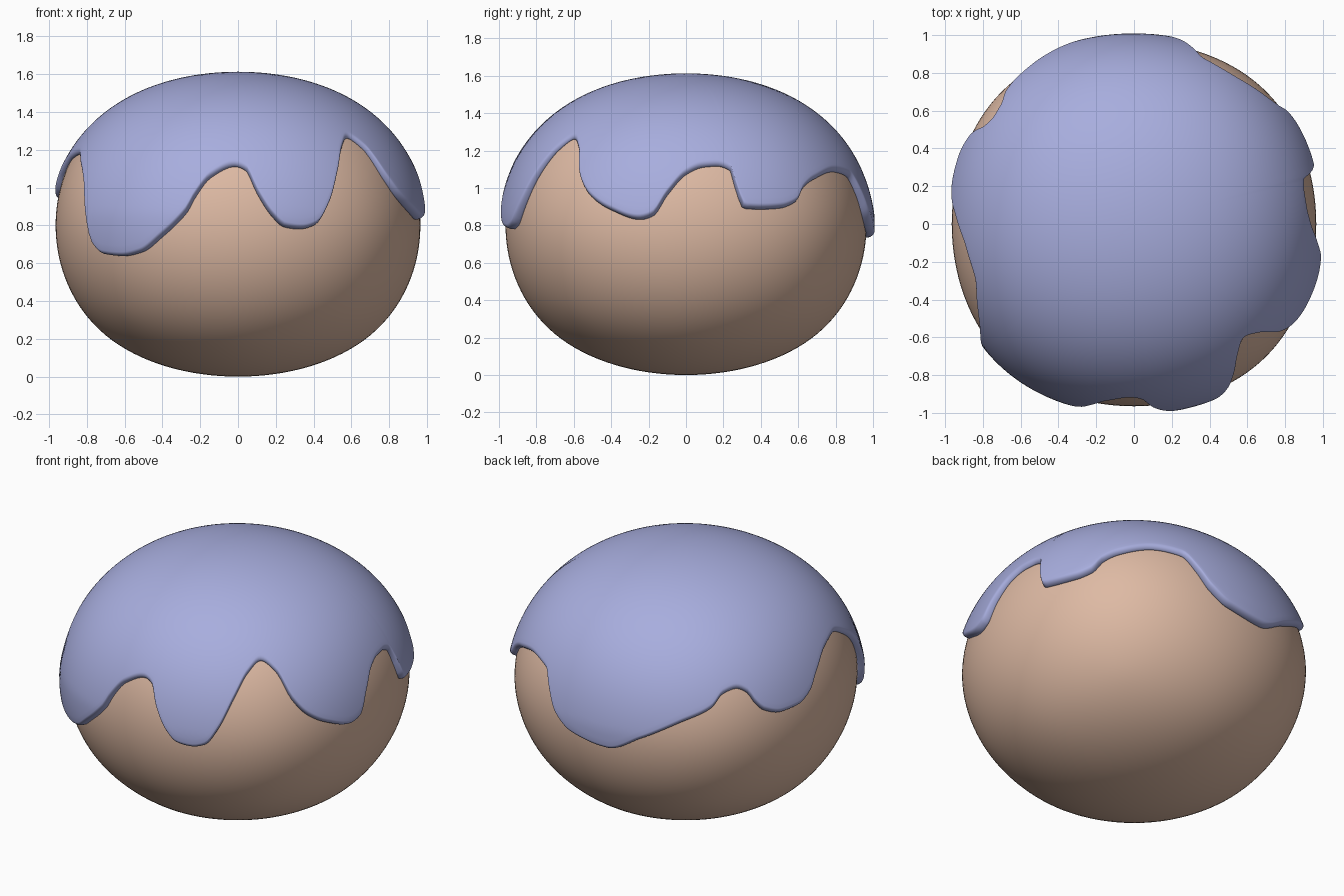
import bpy, bmesh, math

if "Cube" in bpy.data.objects:
    bpy.data.objects.remove(bpy.data.objects["Cube"])

A, C, ZC = 0.965, 0.80, 0.80     # body half width, half height, centre height

# Lower edge of the icing: (azimuth in degrees, height)
RIM = [(0, 1.07), (6, 1.11), (10.7, 1.115), (15, 1.09), (16.3, .98), (18.5, .89),
       (24, .885), (30.3, .89), (36, .92), (39.5, .99), (45, 1.04), (57, 1.085),
       (67, 1.06), (72, .955), (76.3, .85), (83.6, .77), (98, .735), (110, .83),
       (123, .94), (133.7, 1.02), (138, 1.09), (143, 1.11), (147, 1.08), (149.5, 1.015),
       (152.5, .965), (159, .93), (166, .935), (172, .975), (178, 1.06), (188, 1.15),
       (198, 1.175), (207.6, 1.1), (214, 1.0), (218, .85), (221, .7), (225, .65),
       (232.5, .64), (239, .66), (246, .74), (254, .87), (256.5, .95), (261, 1.05),
       (269, 1.11), (272.5, 1.09), (276, .97), (280.5, .85), (284.6, .79), (289.5, .78),
       (294, .80), (298.4, .90), (303.5, 1.07), (308.5, 1.2), (314, 1.26), (319.5, 1.2),
       (324, 1.05), (329, .95), (336, .88), (345.5, .83), (349.6, .85), (354, .96)]


def rim_height(deg):
    """Smooth periodic curve through RIM without overshoot."""
    n = len(RIM)

    def point(i):
        return RIM[i % n][0] + 360 * (i // n), RIM[i % n][1]

    def slope(i):
        (x0, y0), (x1, y1), (x2, y2) = point(i - 1), point(i), point(i + 1)
        d0, d1 = (y1 - y0) / (x1 - x0), (y2 - y1) / (x2 - x1)
        return 2 * d0 * d1 / (d0 + d1) if d0 * d1 > 0 else 0

    i = max(k for k in range(n) if RIM[k][0] <= deg)
    (x0, y0), (x1, y1) = point(i), point(i + 1)
    h = x1 - x0
    t = (deg - x0) / h
    return (y0 * (1 + 2 * t) * (1 - t) ** 2 + slope(i) * h * t * (1 - t) ** 2
            + y1 * t * t * (3 - 2 * t) + slope(i + 1) * h * t * t * (t - 1))


def bulge(lat, az):
    """How much fuller a subdivided cube is than a true sphere."""
    x, y, z = math.cos(lat) * math.cos(az), math.cos(lat) * math.sin(az), math.sin(lat)
    return 1 + 0.051 * (1 - x ** 4 - y ** 4 - z ** 4)


def surface(lat, az, offset):
    """Point on the body pushed outward along its normal."""
    nr, nz = math.cos(lat) / A, math.sin(lat) / C
    length = math.hypot(nr, nz)
    b = bulge(lat, az)
    r = A * b * math.cos(lat) + offset * nr / length
    z = ZC + C * b * math.sin(lat) + offset * nz / length
    return r * math.cos(az), r * math.sin(az), z


def thickness(lat):
    t = min(1, max(0, (math.pi / 2 - lat) / 1.5))
    return 0.013 + 0.031 * t ** 3


def paint(obj, name, rgb):
    mat = bpy.data.materials.new(name)
    mat.diffuse_color = (*rgb, 1)
    mat.use_nodes = True
    mat.node_tree.nodes["Principled BSDF"].inputs["Base Color"].default_value = mat.diffuse_color
    obj.data.materials.append(mat)
    for poly in obj.data.polygons:
        poly.use_smooth = True


# Round body: a subdivided cube, slightly flattened
bpy.ops.mesh.primitive_cube_add(size=2, location=(0, 0, ZC))
body = bpy.context.object
body.name = "body"
body.scale = (A / 0.8395, A / 0.8395, C / 0.8395)
bpy.ops.object.transform_apply(location=False, rotation=False, scale=True)
subsurf = body.modifiers.new("round", 'SUBSURF')
subsurf.levels = subsurf.render_levels = 5
paint(body, "body_tan", (.73, .49, .37))

# Dripping icing with a rounded lower edge
SEG, ROWS, LIP = 360, 44, 0.035
bm = bmesh.new()
pole = bm.verts.new(surface(math.pi / 2, 0, thickness(math.pi / 2)))
columns = []
for s in range(SEG):
    deg = 360 * s / SEG
    az = math.radians(deg)
    edge = 0.2
    for _ in range(6):
        edge = math.asin((rim_height(deg) - ZC) / C / bulge(edge, az))
    start = edge + LIP
    col = []
    for k in range(1, ROWS + 1):
        lat = math.pi / 2 + (start - math.pi / 2) * k / ROWS
        col.append(bm.verts.new(surface(lat, az, thickness(lat))))
    for k in range(1, 8):
        a = math.pi / 2 * k / 7
        lat = start - LIP * math.sin(a)
        col.append(bm.verts.new(surface(lat, az, thickness(lat) * math.cos(a))))
    col.append(bm.verts.new(surface(edge + 0.02, az, -0.015)))
    columns.append(col)
for s in range(SEG):
    c0, c1 = columns[s], columns[(s + 1) % SEG]
    bm.faces.new((pole, c0[0], c1[0]))
    for k in range(len(c0) - 1):
        bm.faces.new((c0[k], c0[k + 1], c1[k + 1], c1[k]))
mesh = bpy.data.meshes.new("icing")
bm.to_mesh(mesh)
bm.free()
icing = bpy.data.objects.new("icing", mesh)
bpy.context.collection.objects.link(icing)
paint(icing, "icing_lilac", (.39, .42, .73))
